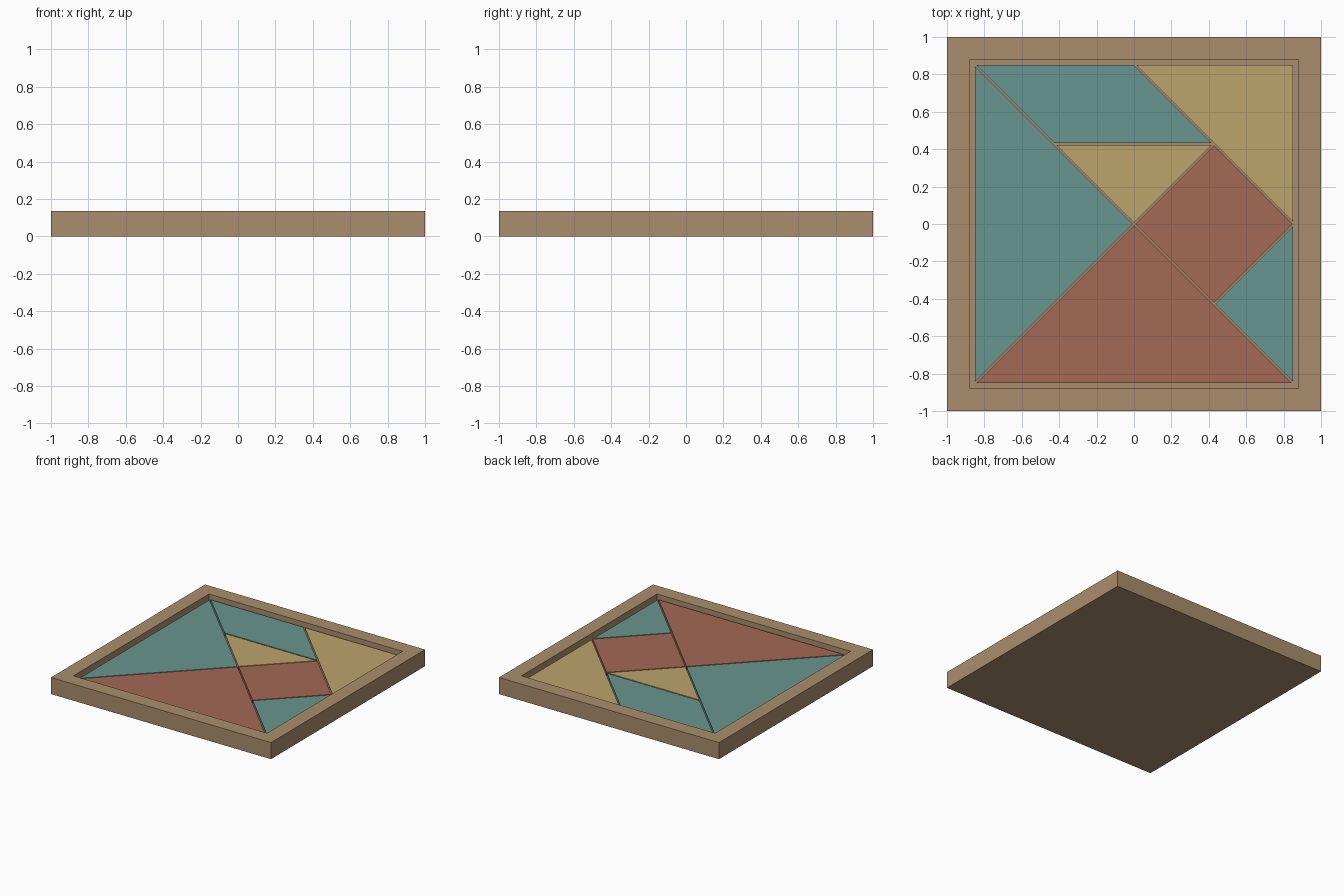
import bpy, bmesh

if "Cube" in bpy.data.objects:
    bpy.data.objects.remove(bpy.data.objects["Cube"])

HEIGHT = 0.136      # tray rim height
FLOOR = 0.05        # top of the tray floor
TOP = 0.11          # top of the puzzle pieces
H = 0.855           # half size of the puzzle square
Q = H / 2
GAP = 0.005         # half of the gap between pieces


def material(name, rgb):
    m = bpy.data.materials.new(name)
    m.diffuse_color = (*rgb, 1)
    m.use_nodes = True
    m.node_tree.nodes["Principled BSDF"].inputs["Base Color"].default_value = m.diffuse_color
    return m


WOOD = material("wood", (0.40, 0.27, 0.15))
TEAL = material("teal", (0.14, 0.30, 0.275))
SAND = material("sand", (0.51, 0.37, 0.15))
RED = material("red", (0.37, 0.14, 0.09))


def finish(bm, name, mat):
    bmesh.ops.recalc_face_normals(bm, faces=bm.faces[:])
    me = bpy.data.meshes.new(name)
    bm.to_mesh(me)
    bm.free()
    me.materials.append(mat)
    ob = bpy.data.objects.new(name, me)
    bpy.context.collection.objects.link(ob)


def slab(bm, face, height):
    """Extrude a flat face straight up into a solid."""
    ext = bmesh.ops.extrude_face_region(bm, geom=[face], use_keep_orig=True)
    verts = [g for g in ext["geom"] if isinstance(g, bmesh.types.BMVert)]
    bmesh.ops.translate(bm, verts=verts, vec=(0, 0, height))
    bm.normal_update()


def polygon(bm, points, z):
    face = bm.faces.new([bm.verts.new((x, y, z)) for x, y in points])
    bm.normal_update()
    return face


# Tray: square block with a recess sunk into its top
bm = bmesh.new()
slab(bm, polygon(bm, [(-1, -1), (1, -1), (1, 1), (-1, 1)], 0), HEIGHT)
bmesh.ops.recalc_face_normals(bm, faces=bm.faces[:])
top = max(bm.faces, key=lambda f: f.calc_center_median().z)
bmesh.ops.inset_individual(bm, faces=[top], thickness=0.12, use_even_offset=True)
bmesh.ops.inset_individual(bm, faces=[top], thickness=0, depth=FLOOR - HEIGHT)
finish(bm, "tray", WOOD)

# Seven puzzle pieces, each outline shrunk a little to leave gaps
PIECES = [
    ("large_triangle_left", TEAL, [(-H, H), (-H, -H), (0, 0)]),
    ("large_triangle_front", RED, [(-H, -H), (H, -H), (0, 0)]),
    ("medium_triangle", SAND, [(0, H), (H, 0), (H, H)]),
    ("small_triangle_right", TEAL, [(H, 0), (Q, -Q), (H, -H)]),
    ("small_triangle_middle", SAND, [(0, 0), (Q, Q), (-Q, Q)]),
    ("square_piece", RED, [(0, 0), (Q, -Q), (H, 0), (Q, Q)]),
    ("parallelogram_piece", TEAL, [(-H, H), (-Q, Q), (Q, Q), (0, H)]),
]
for name, mat, outline in PIECES:
    bm = bmesh.new()
    face = polygon(bm, outline, FLOOR)
    border = bmesh.ops.inset_individual(bm, faces=[face], thickness=GAP,
                                        use_even_offset=True)["faces"]
    bmesh.ops.delete(bm, geom=[f for f in border if f != face], context='FACES')
    slab(bm, face, TOP - FLOOR)
    finish(bm, name, mat)
